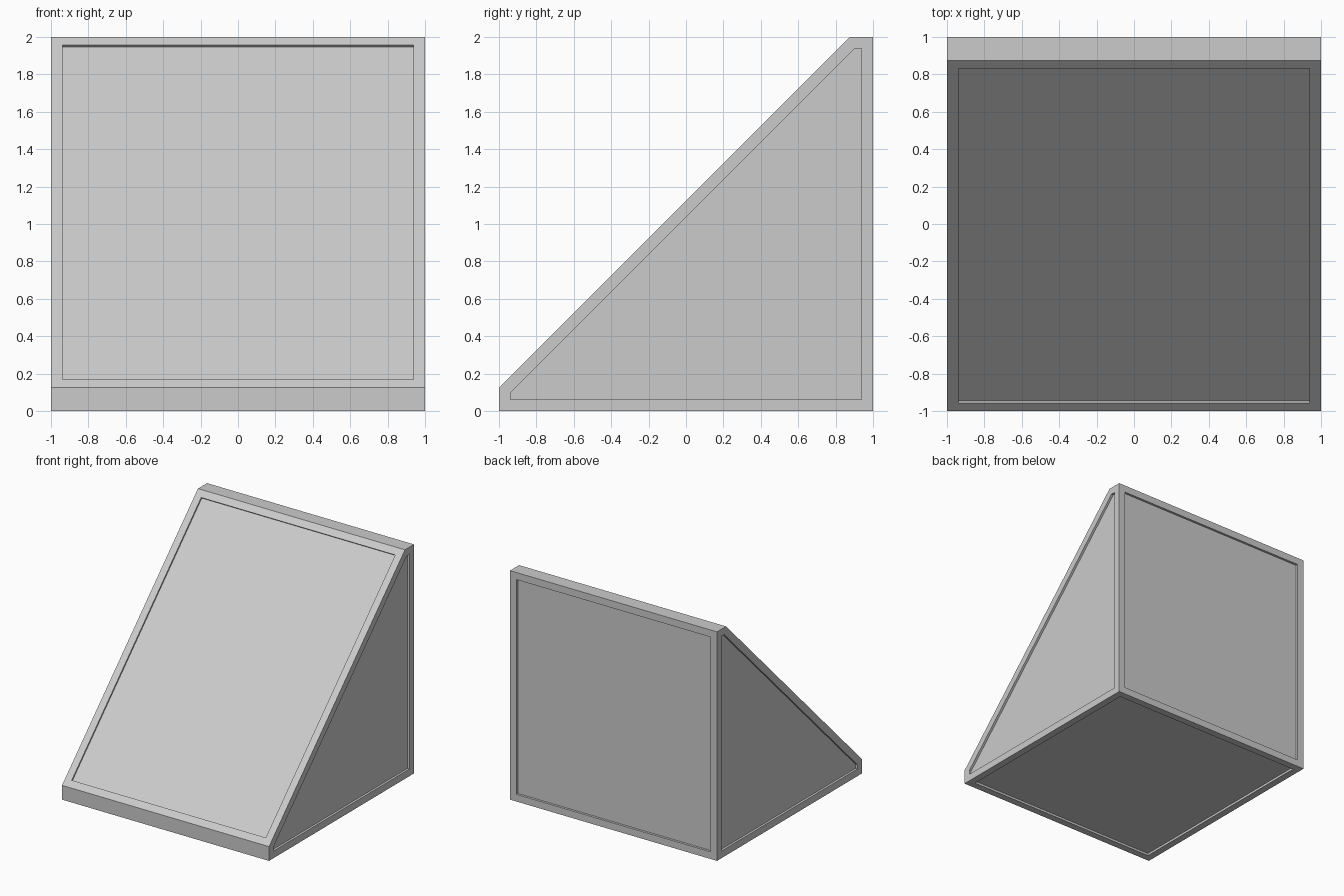
import bpy, bmesh

if "Cube" in bpy.data.objects:
    bpy.data.objects.remove(bpy.data.objects["Cube"])

# Wedge body: side profile (y, z) extruded across x
profile = [(-1, 0), (1, 0), (1, 2), (0.875, 2), (-1, 0.125)]
bm = bmesh.new()
base = bm.faces.new([bm.verts.new((-1, y, z)) for y, z in profile])
ext = bmesh.ops.extrude_face_region(bm, geom=[base])
moved = [g for g in ext["geom"] if isinstance(g, bmesh.types.BMVert)]
bmesh.ops.translate(bm, verts=moved, vec=(2, 0, 0))
bmesh.ops.recalc_face_normals(bm, faces=bm.faces)

# Shallow recessed panel in each large face (with upright recess walls)
for face in [f for f in bm.faces if f.calc_area() > 1]:
    sloped = abs(face.normal.y) > 0.1 and abs(face.normal.z) > 0.1
    depth = 0.013 if sloped else 0.02
    normal = face.normal.copy()
    bmesh.ops.inset_individual(bm, faces=[face], thickness=0.0625, use_even_offset=True)
    ring = bmesh.ops.inset_individual(bm, faces=[face], thickness=0.0)
    bmesh.ops.translate(bm, verts=list(face.verts), vec=-normal * depth)

mesh = bpy.data.meshes.new("wedge_block")
bm.to_mesh(mesh)
bm.free()
obj = bpy.data.objects.new("wedge_block", mesh)
bpy.context.collection.objects.link(obj)
